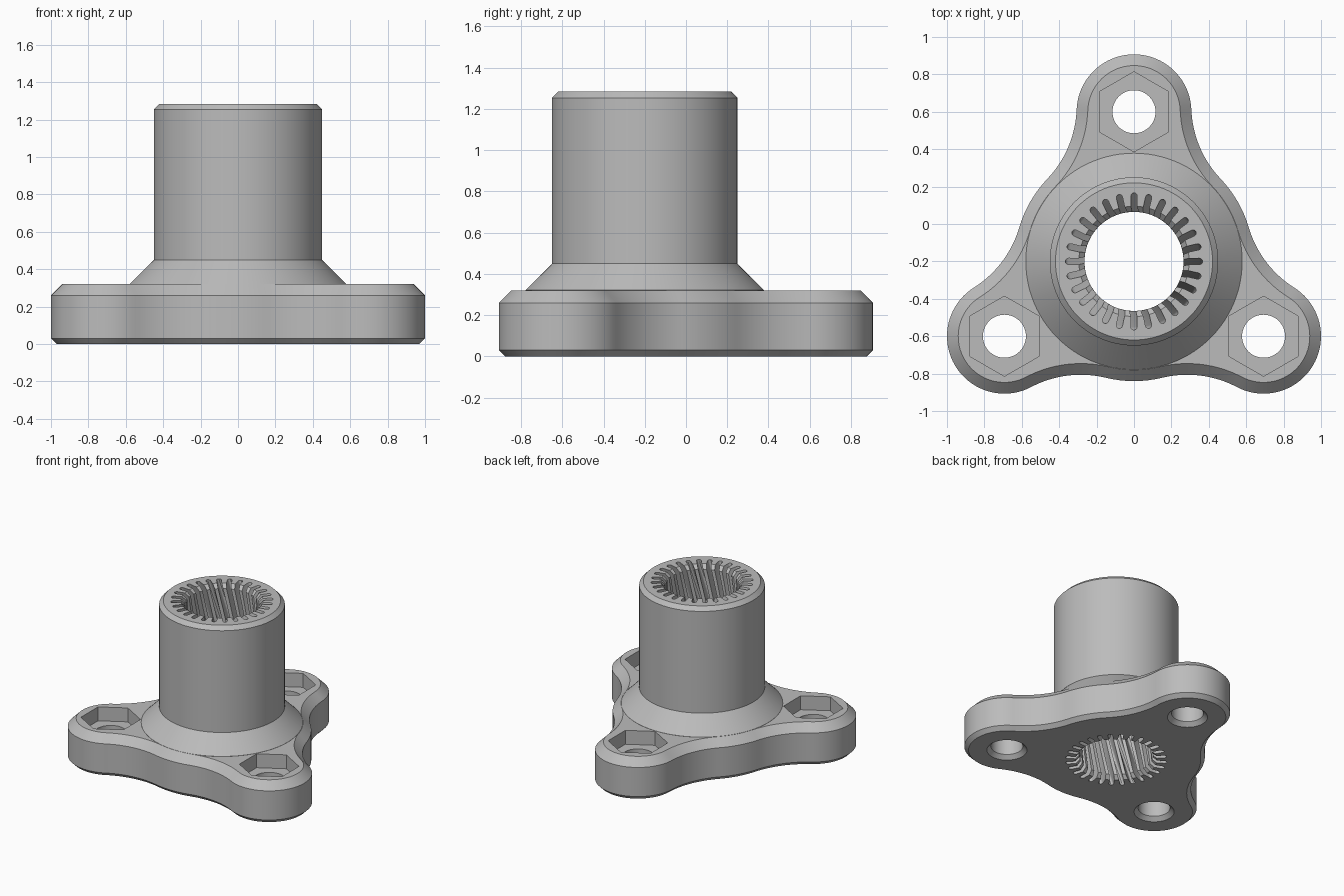
import bpy, bmesh
from math import sin, cos, acos, atan2, pi, radians
from mathutils import Vector

if "Cube" in bpy.data.objects:
    bpy.data.objects.remove(bpy.data.objects["Cube"])

HUB_Y = -0.2          # axis of the hub
REACH = 0.8           # hub axis to bolt axis
LOBE_R, HUB_R, FILLET_R = 0.307, 0.64, 0.57
HEIGHT = 1.284
LOBES = [radians(a) for a in (90, 210, 330)]

grey = bpy.data.materials.new("grey metal")
grey.use_nodes = True
COLOUR = (0.5, 0.5, 0.5, 1)
grey.diffuse_color = COLOUR
grey.node_tree.nodes["Principled BSDF"].inputs["Base Color"].default_value = COLOUR


def polar(r, a):
    return Vector((r * cos(a), r * sin(a)))


def loft(name, rings):
    """Closed solid skinned through (points, z) rings."""
    bm = bmesh.new()
    loops = [[bm.verts.new((p.x, p.y + HUB_Y, z)) for p in pts] for pts, z in rings]
    for low, high in zip(loops, loops[1:]):
        n = len(low)
        for i in range(n):
            j = (i + 1) % n
            bm.faces.new((low[i], low[j], high[j], high[i]))
    bm.faces.new(loops[0][::-1])
    bm.faces.new(loops[-1])
    bmesh.ops.recalc_face_normals(bm, faces=bm.faces)
    mesh = bpy.data.meshes.new(name)
    bm.to_mesh(mesh)
    bm.free()
    mesh.materials.append(grey)
    obj = bpy.data.objects.new(name, mesh)
    bpy.context.collection.objects.link(obj)
    return obj


def lathe(name, profile, segments, centre=Vector((0, 0)), phase=0.0):
    ring = [phase + 2 * pi * i / segments for i in range(segments)]
    return loft(name, [([centre + polar(r, a) for a in ring], z) for r, z in profile])


def combine(target, other, operation):
    mod = target.modifiers.new(operation, 'BOOLEAN')
    mod.operation, mod.solver, mod.object = operation, 'EXACT', other
    bpy.context.view_layer.objects.active = target
    bpy.ops.object.modifier_apply(modifier=mod.name)
    bpy.data.objects.remove(other)


def arc(centre, r, start, end, steps):
    return [centre + polar(r, start + (end - start) * i / steps) for i in range(steps)]


def flange_outline(inset):
    """Three round lobes blended into the hub circle by concave fillets."""
    near, far = LOBE_R + FILLET_R, HUB_R + FILLET_R
    a = acos((far ** 2 + REACH ** 2 - near ** 2) / (2 * far * REACH))
    to_fillet = polar(far, a) - Vector((REACH, 0))
    b = atan2(to_fillet.y, to_fillet.x)
    third = 2 * pi / 3
    f = FILLET_R + inset
    pts = []
    for t in LOBES:
        n = t + third
        pts += arc(polar(REACH, t), LOBE_R - inset, t - b, t + b, 40)
        pts += arc(polar(far, t + a), f, t + b + pi, t + a + pi, 16)
        pts += arc(Vector((0, 0)), HUB_R - inset, t + a, n - a, 8)
        pts += arc(polar(far, n - a), f, n - a + pi, n - b + pi, 16)
    return pts


def spline_outline(twist, count=28, half=0.017, inner=0.2645, outer=0.35):
    """Bore circle with round-ended radial grooves."""
    groove = [Vector((inner, -half))]
    groove += [Vector((outer, 0)) + polar(half, -pi / 2 + pi * i / 6) for i in range(7)]
    groove.append(Vector((inner, half)))
    return [polar(p.length, atan2(p.y, p.x) + twist + 2 * pi * k / count)
            for k in range(count) for p in groove]


# Chamfered three-lobed flange
body = loft("splined_flange_hub", [(flange_outline(d), z) for d, z in
            ((0.03, 0), (0, 0.03), (0, 0.26), (0.06, 0.32))])

# Hub barrel with conical foot and chamfered rim
hub = lathe("hub_barrel", [(0.55, 0.1), (0.5785, 0.321), (0.45, 0.45),
                           (0.45, HEIGHT - 0.03), (0.42, HEIGHT)], 96)
combine(body, hub, 'UNION')

# Helical splined bore, cut through the full height
TWIST, LEVELS, MARGIN = radians(60), 32, 0.02
levels = [-MARGIN + (HEIGHT + 2 * MARGIN) * i / LEVELS for i in range(LEVELS + 1)]
bore = loft("bore_cutter", [(spline_outline(TWIST * (z / HEIGHT - 1)), z) for z in levels])
combine(body, bore, 'DIFFERENCE')

# Bore chamfers at both ends
for base, way in ((0, 1), (HEIGHT, -1)):
    plug = lathe("chamfer_cutter", [(0.305, base - way * 0.01),
                                    (0.25, base + way * 0.045)], 84, phase=0.01)
    combine(body, plug, 'DIFFERENCE')

# Bolt holes with countersink below and hexagonal nut pocket above
for t in LOBES:
    spot = polar(REACH, t)
    hole = lathe("hole_cutter", [(0.155, -0.01), (0.115, 0.03), (0.115, 0.5)], 48, spot)
    combine(body, hole, 'DIFFERENCE')
    pocket = lathe("nut_cutter", [(0.214, 0.21), (0.214, 0.5)], 6, spot, pi / 2)
    combine(body, pocket, 'DIFFERENCE')

# Smooth round walls, crisp edges
bpy.ops.object.select_all(action='DESELECT')
body.select_set(True)
bpy.context.view_layer.objects.active = body
bpy.ops.object.shade_smooth_by_angle(angle=radians(31))
